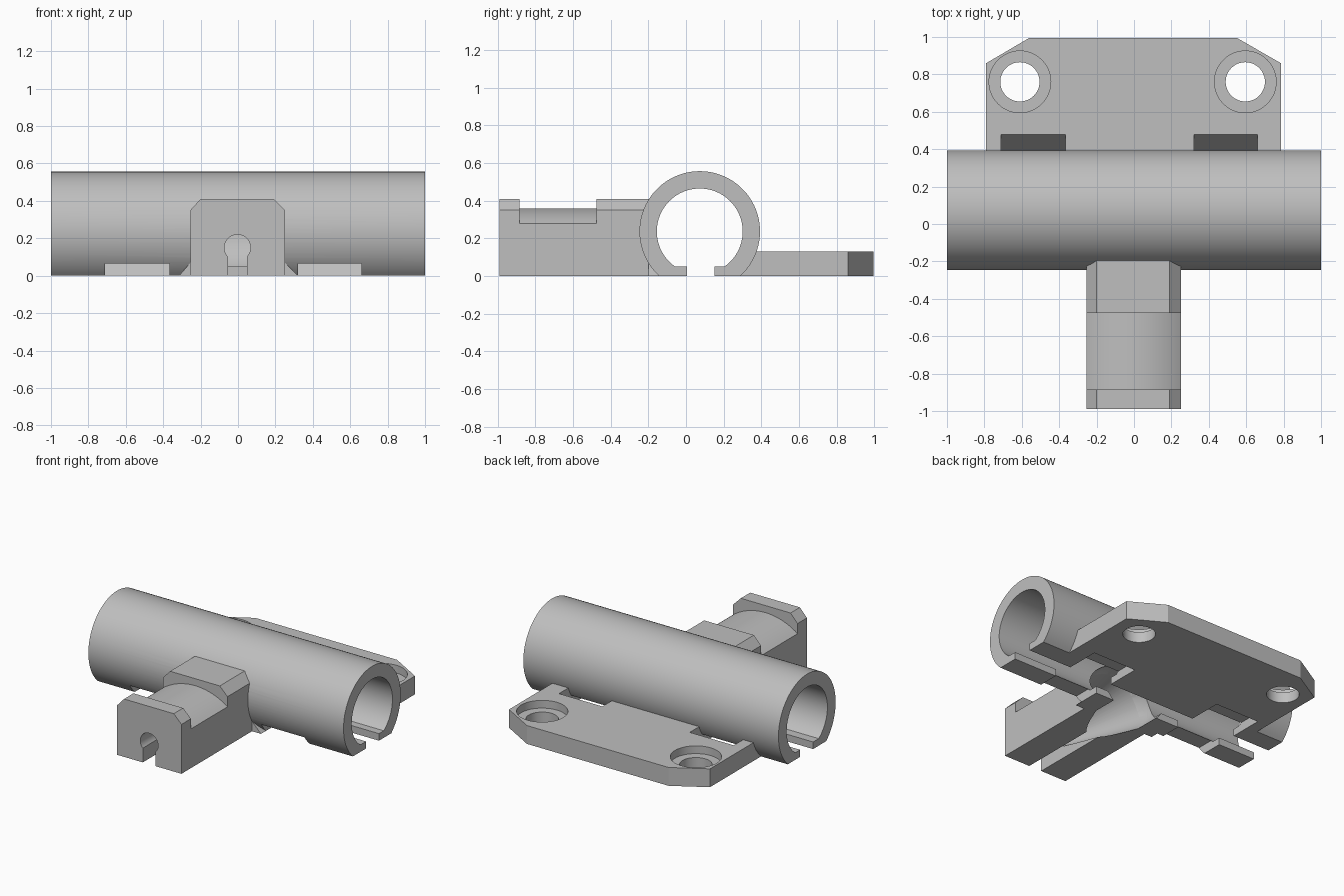
import bpy, bmesh
from math import sin, cos, asin, pi, radians

if "Cube" in bpy.data.objects:
    bpy.data.objects.remove(bpy.data.objects["Cube"], do_unlink=True)

grey = bpy.data.materials.new("plain grey")
grey.use_nodes = True
colour = (0.52, 0.52, 0.52, 1)
grey.diffuse_color = colour
grey.node_tree.nodes["Principled BSDF"].inputs["Base Color"].default_value = colour


def loft(name, rings):
    """Closed solid through rings of equal point count."""
    bm = bmesh.new()
    loops = [[bm.verts.new(p) for p in ring] for ring in rings]
    n = len(loops[0])
    bm.faces.new(loops[0])
    bm.faces.new(loops[-1])
    for a, b in zip(loops, loops[1:]):
        for i in range(n):
            j = (i + 1) % n
            bm.faces.new((a[i], a[j], b[j], b[i]))
    bmesh.ops.recalc_face_normals(bm, faces=bm.faces)
    mesh = bpy.data.meshes.new(name)
    bm.to_mesh(mesh)
    bm.free()
    obj = bpy.data.objects.new(name, mesh)
    bpy.context.collection.objects.link(obj)
    mesh.materials.append(grey)
    return obj


def place(axis, t, points):
    if axis == "x":
        return [(t, a, b) for a, b in points]
    if axis == "y":
        return [(a, t, b) for a, b in points]
    return [(a, b, t) for a, b in points]


def prism(name, points, axis, start, end):
    return loft(name, [place(axis, t, points) for t in (start, end)])


def arc(cx, cy, r, start, end, steps=64):
    return [(cx + r * cos(start + (end - start) * i / steps),
             cy + r * sin(start + (end - start) * i / steps))
            for i in range(steps + 1)]


def circle(cx, cy, r, steps=48):
    return arc(cx, cy, r, 0, 2 * pi, steps)[:-1]


def rect(a0, b0, a1, b1):
    return [(a0, b0), (a1, b0), (a1, b1), (a0, b1)]


def cut(obj, *cutters):
    for cutter in cutters:
        mod = obj.modifiers.new("cut", "BOOLEAN")
        mod.operation = "DIFFERENCE"
        mod.solver = "EXACT"
        mod.object = cutter
        bpy.context.view_layer.objects.active = obj
        bpy.ops.object.modifier_apply(modifier=mod.name)


def smooth(obj):
    bpy.ops.object.select_all(action="DESELECT")
    obj.select_set(True)
    bpy.context.view_layer.objects.active = obj
    bpy.ops.object.shade_smooth_by_angle(angle=radians(25))


# Split tube with a flat foot and two lips beside the bottom slit
CY, CZ, R_OUT, R_IN, LIP = 0.073, 0.237, 0.32, 0.228, 0.05
foot = asin(CZ / R_OUT)
lip = asin((CZ - LIP) / R_IN)
profile = arc(CY, CZ, R_OUT, -foot, pi + foot)
profile += [(0.005, 0), (0.005, LIP)]
profile += arc(CY, CZ, R_IN, pi + lip, -lip)
profile += [(0.15, LIP), (0.15, 0)]
tube = prism("split_tube", profile, "x", -1, 1)

# Mounting plate with clipped rear corners
plate = prism("mounting_plate", [(-0.79, 0.285), (0.785, 0.285), (0.785, 0.86),
                                 (0.55, 0.995), (-0.56, 0.995), (-0.79, 0.86)],
              "z", 0, 0.13)

# Front block with chamfered top, and its flared base
block = prism("front_block", [(-0.255, 0), (0.25, 0), (0.25, 0.35), (0.19, 0.41),
                              (-0.2, 0.41), (-0.255, 0.35)], "y", -0.99, -0.16)
flare = prism("block_flare", [(-0.315, 0), (0.32, 0), (0.25, 0.07), (-0.255, 0.07)],
              "y", -0.2, -0.12)

cutters = []

# Tie slots through the tube foot, with sloping walls in the plate
for x0, x1 in ((-0.71, -0.365), (0.32, 0.66)):
    tunnel = prism("tunnel_cutter", rect(-0.4, -0.1, 0.6, 0.065), "x", x0, x1)
    ramp = prism("ramp_cutter", [(0.2, -0.013), (0.381, -0.013), (0.528, 0.2), (0.2, 0.2)],
                 "x", x0, x1)
    cut(tube, tunnel)
    cut(plate, ramp)
    cutters += [tunnel, ramp]

# Counterbored screw holes
for x in (-0.61, 0.595):
    hole = prism("hole_cutter", circle(x, 0.76, 0.105), "z", -0.1, 0.3)
    bore = prism("counterbore_cutter", circle(x, 0.76, 0.165), "z", 0.075, 0.3)
    cut(plate, hole, bore)
    cutters += [hole, bore]

# Rounded saddle across the block
saddle_pts = [(-0.4, 0.6), (-0.4, 0.28)]
half = asin(0.2525 / 0.43)
saddle_pts += arc(-0.0025, -0.07, 0.43, pi / 2 + half, pi / 2 - half, 24)
saddle_pts += [(0.4, 0.28), (0.4, 0.6)]
saddle = prism("saddle_cutter", saddle_pts, "y", -0.885, -0.475)

# Keyhole passage and the funnel opening into the tube
passage = prism("passage_cutter", circle(-0.003, 0.15, 0.07), "y", -1.1, -0.1)
slit = prism("slit_cutter", rect(-0.053, -0.1, 0.047, 0.15), "y", -1.1, -0.1)
rings = []
for y, r in ((-0.88, 0.06), (-0.17, 0.25), (0.03, 0.25)):
    ring = [(a, 0.15 + (b - 0.15) * 0.85) for a, b in circle(-0.003, 0.15, r)]
    rings.append(place("y", y, ring))
funnel = loft("funnel_cutter", rings)
cut(block, saddle, passage, slit, funnel)
cut(flare, funnel)
cut(tube, funnel)
cutters += [saddle, passage, slit, funnel]

for cutter in cutters:
    bpy.data.objects.remove(cutter, do_unlink=True)
for part in (tube, plate, block, flare):
    smooth(part)
